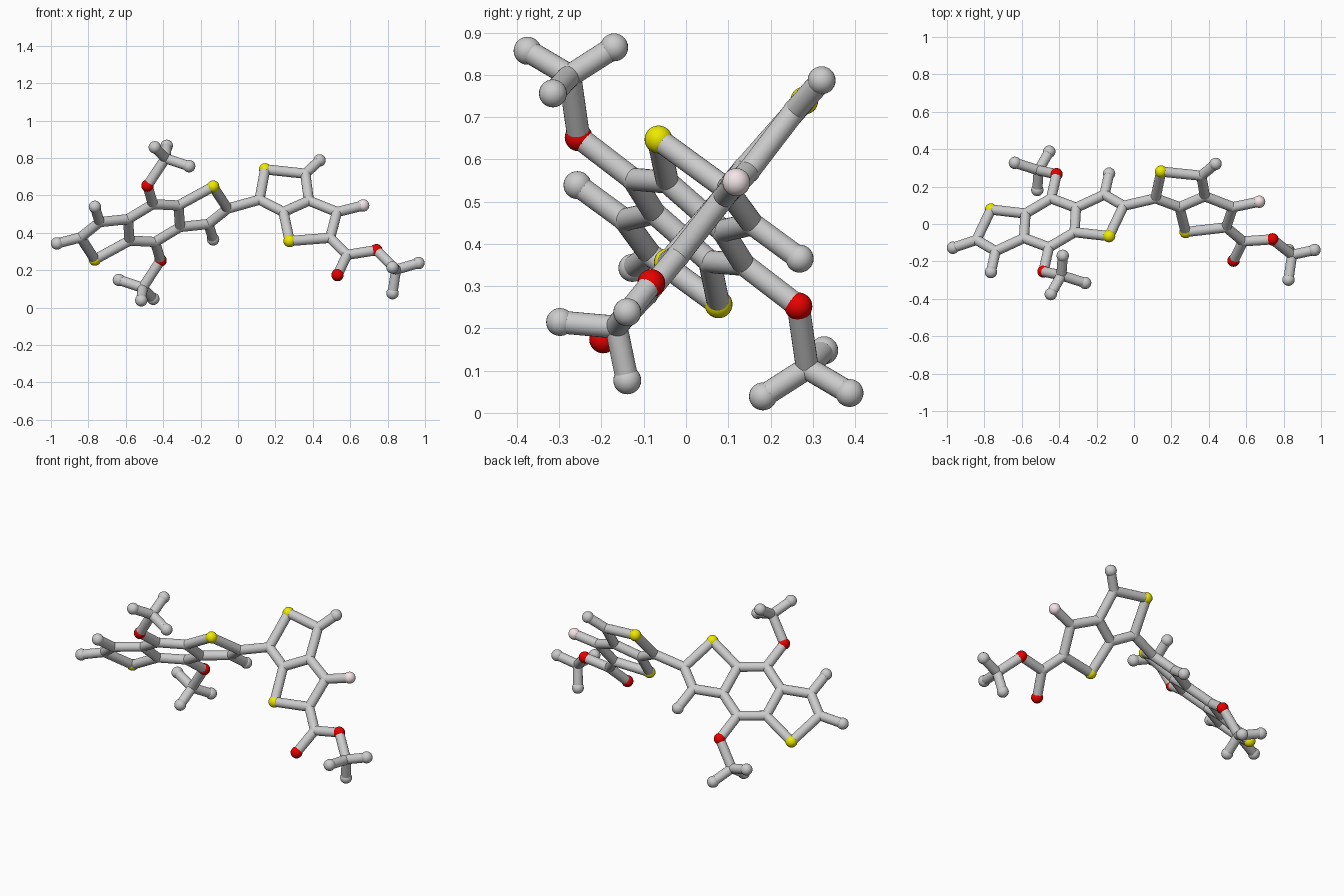
import bpy, bmesh
from mathutils import Vector, Matrix

if "Cube" in bpy.data.objects:
    bpy.data.objects.remove(bpy.data.objects["Cube"])

BALL, JOINT, ROD, SIDES = 0.033, 0.028, 0.027, 24


def material(name, rgb):
    m = bpy.data.materials.new(name)
    m.diffuse_color = (*rgb, 1)
    m.use_nodes = True
    m.node_tree.nodes["Principled BSDF"].inputs["Base Color"].default_value = m.diffuse_color
    return m


MATS = {"S": material("yellow", (0.85, 0.82, 0.0)),
        "O": material("red", (0.8, 0.0, 0.0)),
        "F": material("pale_pink", (0.9, 0.78, 0.8))}
LABEL = {"S": "yellow_ball", "O": "red_ball", "F": "pink_ball",
         "E": "end_ball", "C": "joint"}


def finish(bm, name, mat=None):
    me = bpy.data.meshes.new(name)
    bm.to_mesh(me)
    bm.free()
    for p in me.polygons:
        p.use_smooth = len(p.vertices) < 5   # flat rod caps
    ob = bpy.data.objects.new(name, me)
    bpy.context.collection.objects.link(ob)
    if mat:
        me.materials.append(mat)


def ball(kind, p):
    bm = bmesh.new()
    bmesh.ops.create_uvsphere(bm, u_segments=SIDES, v_segments=14,
                              radius=JOINT if kind == "C" else BALL,
                              matrix=Matrix.Translation(p))
    finish(bm, LABEL[kind], MATS.get(kind))


def rod(a, b):
    d = b - a
    m = Matrix.Translation((a + b) / 2) @ d.to_track_quat('Z', 'Y').to_matrix().to_4x4()
    bm = bmesh.new()
    bmesh.ops.create_cone(bm, cap_ends=True, segments=SIDES, radius1=ROD,
                          radius2=ROD, depth=d.length, matrix=m)
    finish(bm, "rod")


def build(atoms, bonds):
    for key, p in atoms.items():
        ball(key[0], p)
    for pair in bonds.split():
        a, b = pair.split("-")
        rod(atoms[a], atoms[b])


# Left fused rings: one half, repeated by point inversion about the centre
centre = Vector((-0.449, 0.006, 0.452))
half = {
    "S1": (-0.765, 0.077, 0.257), "C2": (-0.842, -0.085, 0.375),
    "C3": (-0.740, -0.145, 0.457), "E3": (-0.765, -0.257, 0.539),
    "C4": (-0.588, -0.075, 0.473), "C5": (-0.580, 0.056, 0.358),
    "C6": (-0.455, -0.125, 0.553), "O6": (-0.484, -0.254, 0.652),
    "C7": (-0.388, -0.275, 0.798), "E7": (-0.445, -0.375, 0.857),
    "E8": (-0.381, -0.170, 0.865), "E9": (-0.261, -0.315, 0.756),
}
atoms = {k: Vector(p) for k, p in half.items()}
atoms.update({k + "m": 2 * centre - Vector(p) for k, p in half.items()})
atoms["E2"] = Vector((-0.968, -0.127, 0.343))
arm = "S1-C2 C2-C3 C3-E3 C3-C4 C4-C5 C5-S1 C4-C6 C6-O6 O6-C7 C7-E7 C7-E8 C7-E9"
mirrored = " ".join("-".join(n + "m" for n in b.split("-")) for b in arm.split())
build(atoms, arm + " " + mirrored + " C2-E2 C6-C5m C6m-C5")

# Right fused rings with the forked side chain
right = {k: Vector(p) for k, p in {
    "C1": (0.115, 0.137, 0.577), "S2": (0.145, 0.280, 0.739),
    "C3": (0.360, 0.258, 0.716), "E3": (0.436, 0.321, 0.787),
    "C4": (0.379, 0.148, 0.572), "C5": (0.243, 0.090, 0.511),
    "S6": (0.276, -0.043, 0.356), "C7": (0.493, -0.018, 0.373),
    "C8": (0.529, 0.090, 0.511), "F8": (0.669, 0.119, 0.546),
    "C9": (0.583, -0.093, 0.282), "O9": (0.532, -0.196, 0.174),
    "O10": (0.740, -0.082, 0.307), "C11": (0.845, -0.165, 0.203),
    "E11": (0.965, -0.139, 0.238), "E12": (0.826, -0.139, 0.077),
    "E13": (0.826, -0.298, 0.215)}.items()}
build(right, "C1-S2 S2-C3 C3-E3 C3-C4 C4-C5 C5-C1 C5-S6 S6-C7 C7-C8 C8-C4 C8-F8 "
             "C7-C9 C9-O9 C9-O10 O10-C11 C11-E11 C11-E12 C11-E13")

# Link between the two ring systems
rod(atoms["C2m"], right["C1"])
